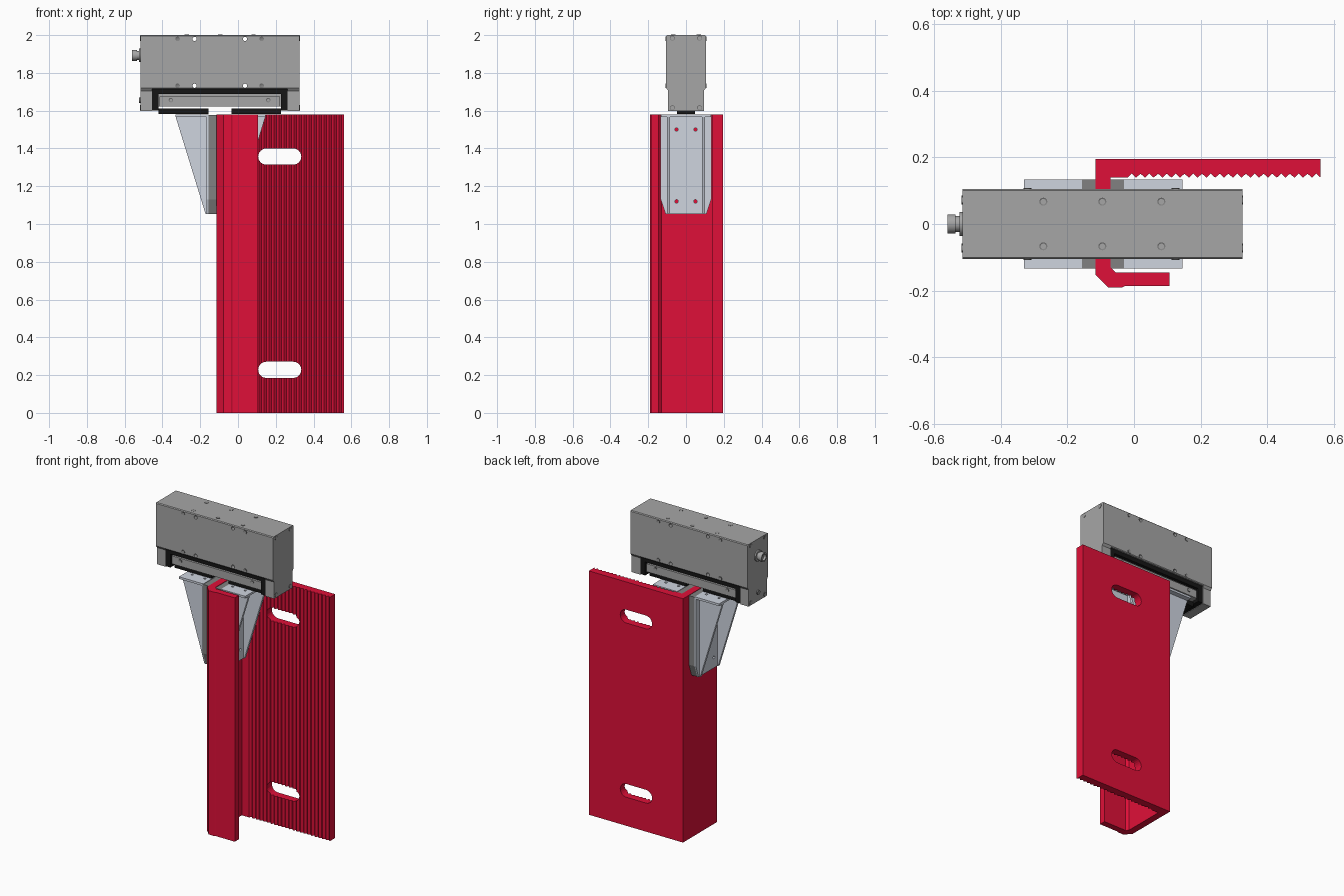
import bpy, bmesh, math
from mathutils import Matrix, Vector

if "Cube" in bpy.data.objects:
    bpy.data.objects.remove(bpy.data.objects["Cube"])


def material(name, rgb):
    m = bpy.data.materials.new(name)
    m.diffuse_color = (*rgb, 1)
    m.use_nodes = True
    m.node_tree.nodes["Principled BSDF"].inputs["Base Color"].default_value = m.diffuse_color
    return m


RED = material("red_paint", (0.74, 0.005, 0.04))
STEEL = material("pale_steel", (0.62, 0.66, 0.74))
BLACK = material("black_plastic", (0.008, 0.008, 0.008))
DARK = material("dark_grey", (0.22, 0.22, 0.22))
GREY = material("housing_grey", (0.38, 0.38, 0.38))


def finish(name, bm, mat):
    bmesh.ops.recalc_face_normals(bm, faces=bm.faces)
    me = bpy.data.meshes.new(name)
    bm.to_mesh(me)
    bm.free()
    ob = bpy.data.objects.new(name, me)
    bpy.context.collection.objects.link(ob)
    if mat:
        me.materials.append(mat)
    return ob


def prism(name, pts, axis, a, b, mat=None):
    """Extrude a 2D profile along an axis from a to b."""
    place = {"x": lambda p, t: (t, p[0], p[1]),
             "y": lambda p, t: (p[0], t, p[1]),
             "z": lambda p, t: (p[0], p[1], t)}[axis]
    bm = bmesh.new()
    lo = [bm.verts.new(place(p, a)) for p in pts]
    hi = [bm.verts.new(place(p, b)) for p in pts]
    bm.faces.new(lo)
    bm.faces.new(hi)
    for i in range(len(pts)):
        j = (i + 1) % len(pts)
        bm.faces.new((lo[i], lo[j], hi[j], hi[i]))
    return finish(name, bm, mat)


def box(name, x, y, z, mat=None):
    return prism(name, [(x[0], y[0]), (x[1], y[0]), (x[1], y[1]), (x[0], y[1])], "z", *z, mat)


def circle(cx, cy, r, n=20):
    return [(cx + r * math.cos(2 * math.pi * i / n), cy + r * math.sin(2 * math.pi * i / n)) for i in range(n)]


def stadium(cx, cy, w, h, n=12):
    r, s = h / 2, (w - h) / 2
    pts = []
    for side in (1, -1):
        for i in range(n + 1):
            t = -math.pi / 2 + math.pi * i / n
            pts.append((cx + side * (s + r * math.cos(t)), cy + side * r * math.sin(t)))
    return pts


def cut(ob, cutters):
    for c in cutters:
        c.hide_render = True
        m = ob.modifiers.new("cut", "BOOLEAN")
        m.operation, m.solver, m.object = "DIFFERENCE", "EXACT", c
        bpy.context.view_layer.objects.active = ob
        bpy.ops.object.modifier_apply(modifier=m.name)
        bpy.data.objects.remove(c)


def smooth(ob):
    bpy.ops.object.select_all(action="DESELECT")
    ob.select_set(True)
    bpy.context.view_layer.objects.active = ob
    bpy.ops.object.shade_smooth_by_angle(angle=math.radians(30))


def screw(name, pos, normal, r=0.012):
    """Low screw head with a hexagonal-looking socket."""
    n = Vector(normal)
    bm = bmesh.new()
    bmesh.ops.create_cone(bm, cap_ends=True, segments=18, radius1=r, radius2=r, depth=0.008)
    top = max(bm.faces, key=lambda f: f.calc_center_median().z)
    bmesh.ops.inset_region(bm, faces=[top], thickness=r * 0.45)
    bmesh.ops.translate(bm, verts=top.verts, vec=(0, 0, -0.003))
    bm.transform(Matrix.Translation(Vector(pos)) @ n.to_track_quat("Z", "Y").to_matrix().to_4x4())
    smooth(finish(name, bm, DARK))


# Red post: serrated back plate, web and front lip in one extrusion
H = 1.58
teeth, x0, x1 = 22, -0.02, 0.56
step = (x1 - x0) / teeth
profile = [(-0.115, 0.195), (-0.115, -0.152), (-0.076, -0.191), (-0.036, -0.191), (-0.028, -0.186),
           (0.107, -0.186), (0.107, -0.145), (-0.055, -0.145), (-0.07, -0.13), (-0.07, 0.139)]
for i in range(teeth):
    profile += [(x0 + i * step, 0.139), (x0 + (i + 0.5) * step, 0.151)]
profile += [(x1, 0.139), (x1, 0.195)]
post = prism("post", profile, "z", 0, H, RED)
cut(post, [prism("slot_cutter", stadium(0.221, z, 0.228, 0.086), "y", 0.1, 0.25) for z in (0.228, 1.357)])

# Two gusset brackets mirrored about the web
CX = -0.0925
for side, s in (("left", -1), ("right", 1)):
    outline = [(-0.134, H - 0.003), (-0.134, 1.13), (-0.108, 1.052), (0.108, 1.052), (0.134, 1.13), (0.134, H - 0.003)]
    backing = prism(side + "_bracket_backing", outline, "x", CX + s * 0.0225, CX + s * 0.063, DARK)
    face = prism(side + "_bracket_plate", outline, "x", CX + s * 0.063, CX + s * 0.073, STEEL)
    for part in (backing, face):
        cut(part, [prism("bolt_cutter", circle(y, z, 0.009), "x", CX + s * 0.015, CX + s * 0.1)
                   for y in (-0.05, 0.05) for z in (1.12, 1.5)])
    shelf = box(side + "_bracket_shelf", sorted((CX + s * 0.063, CX + s * 0.2375)), (-0.133, 0.133), (1.566, H), STEEL)
    cut(shelf, [prism("shelf_cutter", circle(CX + s * d, y, 0.008), "z", 1.5, 1.6)
                for d in (0.1, 0.19) for y in (-0.065, 0.065)])
    for k in (-1, 1):
        rib = [(CX + s * d, z) for d, z in ((0.07, 1.567), (0.2375, 1.567), (0.079, 1.052), (0.07, 1.052))]
        prism(side + "_bracket_rib", rib, "y", k * 0.084, k * 0.1, STEEL)

# Housing: narrower at the bottom, with an open mouth and four cross holes
half = [(0.1, 2.0), (0.105, 1.995), (0.105, 1.72), (0.094, 1.705), (0.094, 1.597)]
housing = prism("housing", half + [(-y, z) for y, z in reversed(half)], "x", -0.515, 0.325, GREY)
cut(housing, [box("mouth_cutter", (-0.455, 0.262), (-0.2, 0.2), (1.5, 1.715))] +
    [prism("hole_cutter", circle(x, z, 0.011), "y", -0.2, 0.2) for x in (-0.23, 0.037) for z in (1.732, 1.98)])

# Black liner and the bar held inside it
liner = [(-0.455, 1.6), (-0.455, 1.715), (0.262, 1.715), (0.262, 1.6),
         (0.228, 1.6), (0.228, 1.687), (-0.42, 1.687), (-0.42, 1.6)]
prism("mouth_liner", liner, "y", -0.092, 0.092, BLACK)
box("bar_core", (-0.42, 0.228), (-0.07, 0.07), (1.622, 1.69), GREY)
box("bar", (-0.415, 0.223), (-0.084, 0.084), (1.622, 1.674), GREY)
for x in ((-0.42, -0.155), (-0.035, 0.228)):
    box("pad", x, (-0.048, 0.048), (1.582, 1.611), BLACK)

# Screws on all faces
for k in (-1, 1):
    for x in (-0.32, 0.125):
        for z in (1.732, 1.98):
            screw("side_screw", (x, k * 0.104, z), (0, k, 0))
    for x in (-0.355, 0.16):
        screw("bar_screw", (x, k * 0.083, 1.656), (0, k, 0))
    for x in (-0.272, -0.095, 0.082):
        screw("top_screw", (x, k * 0.067, 1.998), (0, 0, 1))
    for z in (1.615, 1.984):
        screw("end_screw", (0.323, k * 0.072, z), (1, 0, 0), 0.014)
        screw("end_screw", (-0.514, k * 0.072, z), (-1, 0, 0), 0.014)
screw("indicator", (-0.519, 0, 1.655), (-1, 0, 0), 0.014)

# Stepped round cable connector on the left end
for i, (a, b, r) in enumerate(((-0.524, -0.51, 0.036), (-0.535, -0.524, 0.024), (-0.56, -0.535, 0.029))):
    ring = prism("connector_%d" % (i + 1), circle(0, 1.893, r, 24), "x", a, b, GREY)
    if i == 2:
        cut(ring, [prism("socket_cutter", circle(0, 1.893, 0.02, 24), "x", -0.6, -0.545)])
    smooth(ring)
